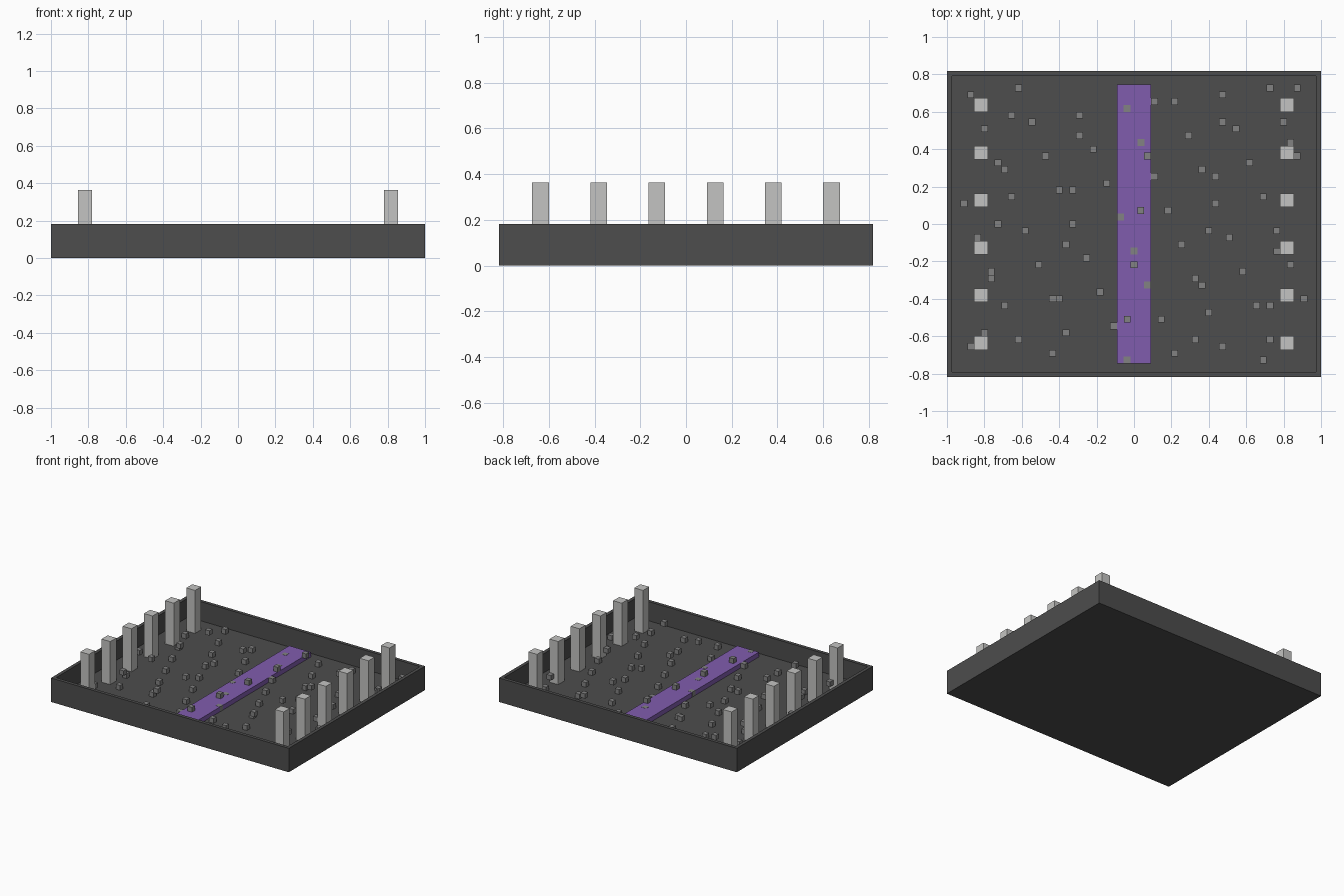
import bpy
import bmesh
from mathutils import Matrix, Vector

old = bpy.data.objects.get("Cube")
if old:
    bpy.data.objects.remove(old, do_unlink=True)

V = 2 / 55  # size of one block; the tray is 55 x 45 blocks


def material(name, *srgb):
    rgb = [((c / 255 + 0.055) / 1.055) ** 2.4 for c in srgb]
    mat = bpy.data.materials.new(name)
    mat.use_nodes = True
    mat.diffuse_color = (*rgb, 1)
    mat.node_tree.nodes["Principled BSDF"].inputs["Base Color"].default_value = (*rgb, 1)
    return mat


def add_box(bm, center, size):
    """Add a box, measured in blocks, standing on its given base centre."""
    x, y, z = center
    place = Matrix.Translation(Vector((x, y, z + size[2] / 2)) * V)
    bmesh.ops.create_cube(bm, size=V, matrix=place @ Matrix.Diagonal((*size, 1)))


def finish(bm, name, mat):
    mesh = bpy.data.meshes.new(name)
    bm.to_mesh(mesh)
    bm.free()
    mesh.materials.append(mat)
    obj = bpy.data.objects.new(name, mesh)
    bpy.context.collection.objects.link(obj)
    return obj


dark_stone = material("dark stone", 77, 77, 77)
grey_rubble = material("grey rubble", 130, 130, 130)
pale_stone = material("pale stone", 196, 196, 194)
purple = material("purple", 128, 92, 174)

# Tray: a solid block with its top inset for the rim and sunk to the floor
bm = bmesh.new()
add_box(bm, (0, 0, 0), (55, 45, 5))
bm.normal_update()
top = max(bm.faces, key=lambda f: f.calc_center_median().z)
bmesh.ops.inset_region(bm, faces=[top], thickness=V)
inner = bmesh.ops.extrude_face_region(bm, geom=[top])["geom"]
if top.is_valid:
    bmesh.ops.delete(bm, geom=[top], context="FACES_ONLY")
for vert in inner:
    if isinstance(vert, bmesh.types.BMVert):
        vert.co.z = V
bmesh.ops.recalc_face_normals(bm, faces=bm.faces)
finish(bm, "tray", dark_stone)

# Central strip
bm = bmesh.new()
add_box(bm, (0, 0, 1), (5, 41, 1))
finish(bm, "central_strip", purple)

# Two mirrored rows of pillars
for side, label in ((-1, "right"), (1, "left")):
    for n in range(6):
        bm = bmesh.new()
        add_box(bm, (side * 22.5, (n - 2.5) * 7, 1), (2, 2, 9))
        finish(bm, f"{label}_pillar_{n + 1}", pale_stone)

# Rubble: blocks scattered on two diagonal lattices, one per layer
low, high = bmesh.new(), bmesh.new()
for i in range(-25, 26):
    for j in range(-20, 21):
        in_pillar = abs(i) in (22, 23) and any(
            abs(j - (n - 2.5) * 7) < 1 for n in range(6))
        if in_pillar:
            continue
        if (i - 7 * j) % 37 == 28:
            # blocks set in the strip stand just proud of it
            s = 1.03 if abs(i) <= 2 else 1
            add_box(low, (i, j, 1), (s, s, s))
        if (i + 31 * j) % 83 == 63:
            add_box(high, (i, j, 2), (1, 1, 1))
finish(low, "lower_rubble", grey_rubble)
finish(high, "upper_rubble", grey_rubble)
